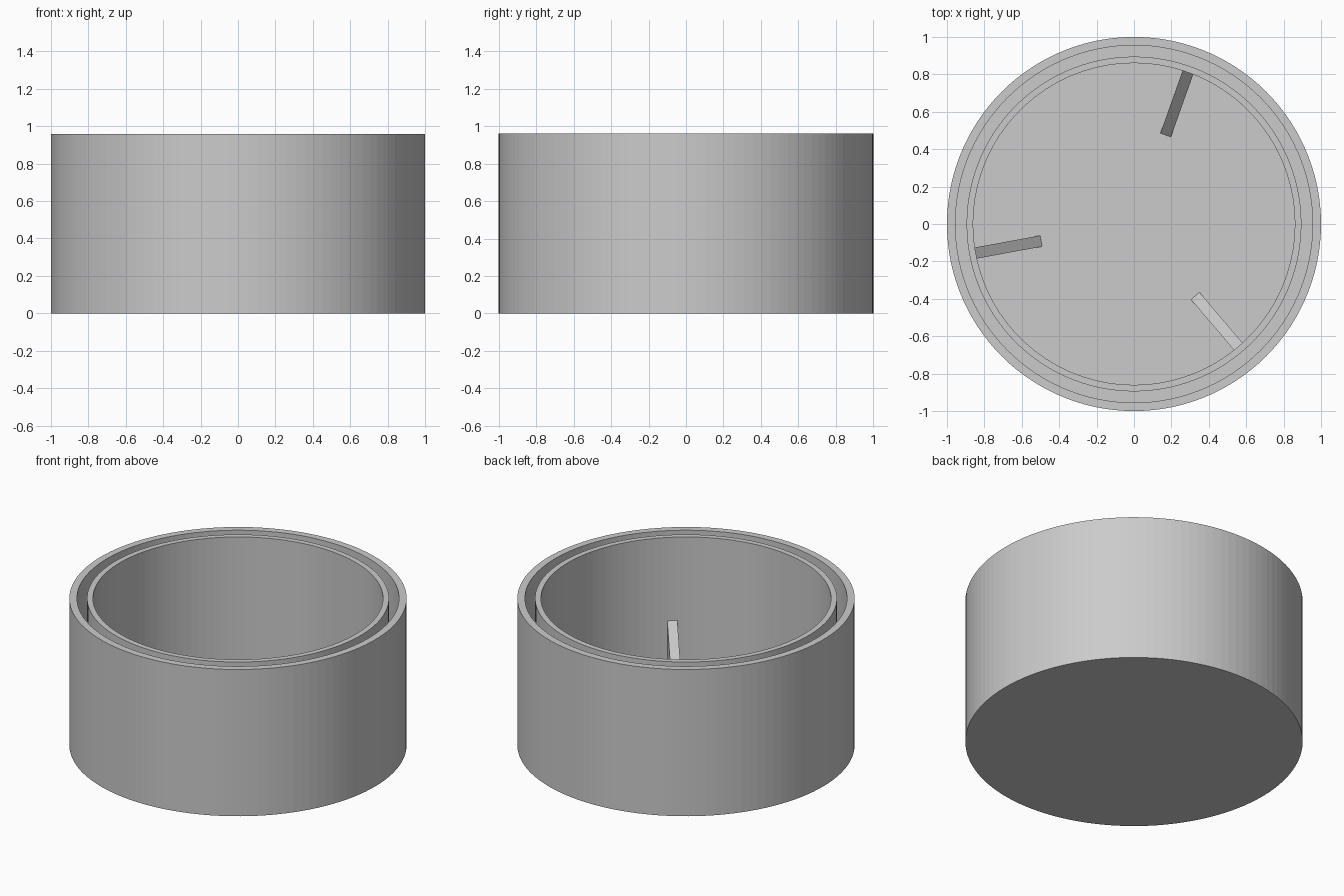
import bpy, bmesh, math
from mathutils import Matrix

cube = bpy.data.objects.get("Cube")
if cube:
    bpy.data.objects.remove(cube, do_unlink=True)

SEGMENTS = 120
HEIGHT = 0.96
FLOOR = 0.045
INNER_R = 0.86

grey = bpy.data.materials.new("light grey")
grey.use_nodes = True
colour = (0.6, 0.6, 0.6, 1)
grey.diffuse_color = colour
grey.node_tree.nodes["Principled BSDF"].inputs["Base Color"].default_value = colour


def finish(name, bm):
    bmesh.ops.recalc_face_normals(bm, faces=bm.faces)
    mesh = bpy.data.meshes.new(name)
    bm.to_mesh(mesh)
    bm.free()
    mesh.materials.append(grey)
    obj = bpy.data.objects.new(name, mesh)
    bpy.context.collection.objects.link(obj)
    return obj


def lathe(name, profile):
    """Spin a (radius, height) profile about the z axis."""
    bm = bmesh.new()
    verts = [bm.verts.new((r, 0, z)) for r, z in profile]
    edges = [bm.edges.new(pair) for pair in zip(verts, verts[1:])]
    bmesh.ops.spin(bm, geom=verts + edges, cent=(0, 0, 0), axis=(0, 0, 1),
                   angle=math.tau, steps=SEGMENTS, use_duplicate=False)
    bmesh.ops.remove_doubles(bm, verts=bm.verts, dist=0.0001)
    return finish(name, bm)


def sloped_rib(name, angle, width=0.06, inner=0.5, top=0.42):
    """Triangular rib standing on the floor against the inner wall."""
    outer = INNER_R + 0.005
    base = FLOOR - 0.005
    bm = bmesh.new()
    side = bm.faces.new([bm.verts.new((r, -width / 2, z)) for r, z in
                         ((inner, base), (outer, base), (outer, top))])
    moved = bmesh.ops.extrude_face_region(bm, geom=[side])["geom"]
    bmesh.ops.translate(bm, vec=(0, width, 0),
                        verts=[v for v in moved if isinstance(v, bmesh.types.BMVert)])
    bm.transform(Matrix.Rotation(math.radians(angle), 4, "Z"))
    return finish(name, bm)


# Double-walled cup: outer wall, narrow groove, inner wall and floor
lathe("double_walled_cup", [
    (0, 0), (1, 0), (1, HEIGHT), (0.955, HEIGHT), (0.955, FLOOR),
    (0.895, FLOOR), (0.895, HEIGHT), (INNER_R, HEIGHT),
    (INNER_R, FLOOR), (0, FLOOR)])

# Three ribs evenly spaced around the inside
for i in range(3):
    sloped_rib(f"inner_rib_{i + 1}", 70.4 + 120 * i)
